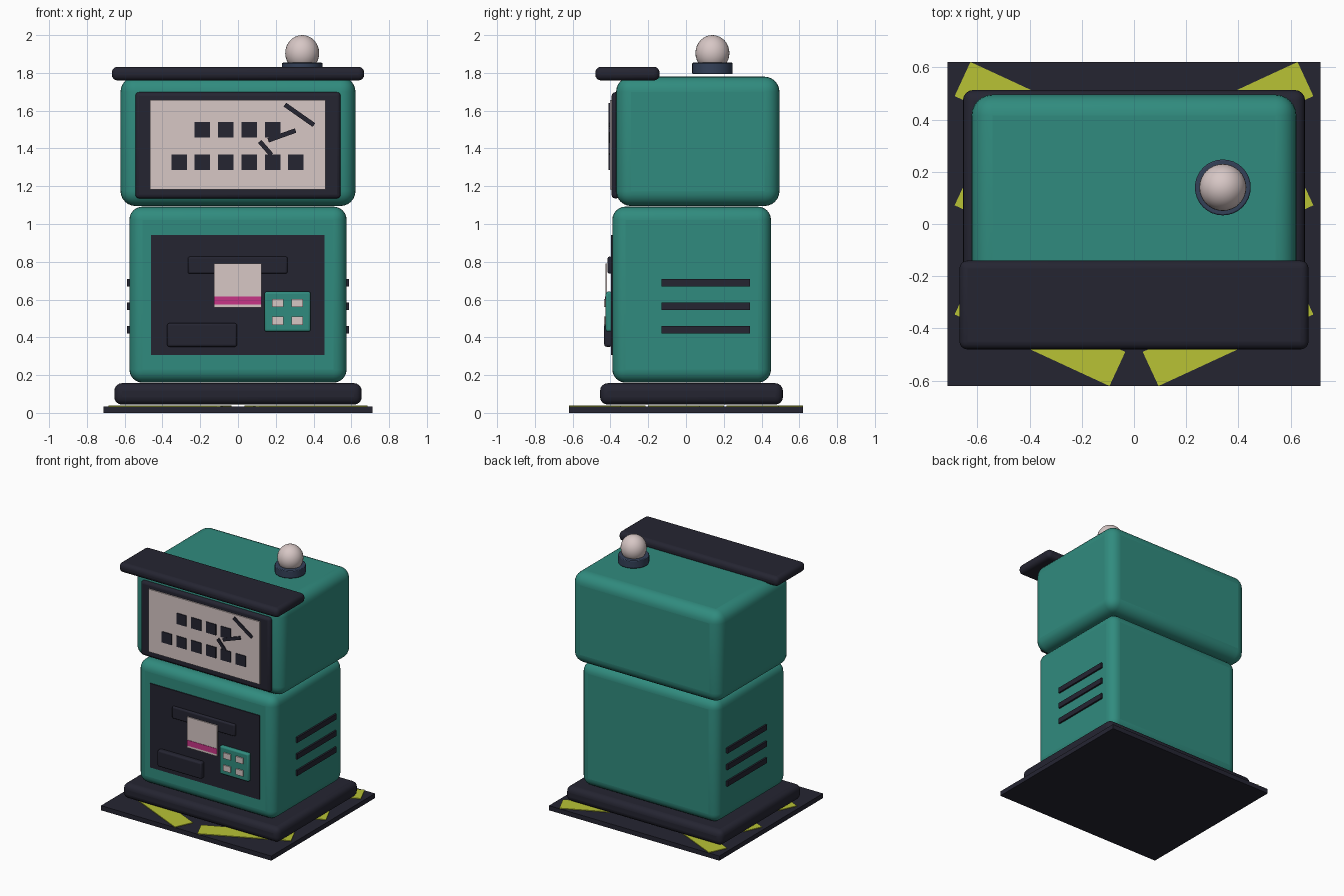
import bpy
import math

if "Cube" in bpy.data.objects:
    bpy.data.objects.remove(bpy.data.objects["Cube"])


def material(name, rgb):
    m = bpy.data.materials.new(name)
    m.diffuse_color = (*rgb, 1)
    m.use_nodes = True
    m.node_tree.nodes["Principled BSDF"].inputs["Base Color"].default_value = m.diffuse_color
    return m


TEAL = material("teal", (0.030, 0.26, 0.21))
DARK = material("charcoal", (0.018, 0.018, 0.031))
CREAM = material("pale_pink_grey", (0.68, 0.57, 0.56))
YELLOW = material("hazard_yellow", (0.48, 0.54, 0.036))
PINK = material("magenta", (0.57, 0.035, 0.24))
SLATE = material("slate_blue", (0.034, 0.052, 0.098))


def finish(obj, name, mat, bevel=0, segments=4):
    obj.name = name
    obj.data.materials.append(mat)
    if bevel:
        mod = obj.modifiers.new("bevel", 'BEVEL')
        mod.width = bevel
        mod.segments = segments
        mod.limit_method = 'ANGLE'
        bpy.ops.object.shade_smooth_by_angle(angle=math.radians(40))
    return obj


def box(name, mat, x, y, z, bevel=0, segments=4, rot=(0, 0, 0)):
    """Box from (min, max) ranges, turned about its own centre."""
    ranges = (x, y, z)
    bpy.ops.mesh.primitive_cube_add(size=1, location=[(a + b) / 2 for a, b in ranges],
                                    rotation=rot)
    obj = bpy.context.object
    obj.scale = [b - a for a, b in ranges]
    bpy.ops.object.transform_apply(location=False, rotation=False, scale=True)
    return finish(obj, name, mat, bevel, segments)


def around(c, size):
    return (c - size / 2, c + size / 2)


# Floor mat with slanted hazard stripes
box("floor_mat", DARK, (-0.713, 0.713), (-0.62, 0.62), (0, 0.035))
for side in (-1, 1):
    for y in (-0.418, 0, 0.418):
        box("hazard_stripe", YELLOW, around(side * 0.36, 0.653), around(y, 0.144),
            (0.033, 0.04), rot=(0, 0, side * math.radians(24.8)))

# Plinth and the two stacked cabinet halves
box("plinth", DARK, (-0.655, 0.655), (-0.455, 0.513), (0.044, 0.157), 0.04)
box("lower_cabinet", TEAL, (-0.575, 0.575), (-0.39, 0.45), (0.16, 1.092), 0.07, 6)
box("upper_cabinet", TEAL, (-0.622, 0.622), (-0.37, 0.495), (1.095, 1.78), 0.08, 6)

# Visor over the screen
box("visor", DARK, (-0.668, 0.668), (-0.48, -0.14), (1.76, 1.832), 0.03)

# Beacon
bpy.ops.mesh.primitive_cylinder_add(vertices=32, radius=0.107, depth=0.06,
                                    location=(0.34, 0.14, 1.824))
finish(bpy.context.object, "beacon_base", SLATE, 0.005, 2)
bpy.ops.mesh.primitive_uv_sphere_add(segments=32, ring_count=16, radius=0.09,
                                     location=(0.34, 0.14, 1.905))
bpy.context.object.scale.z = 0.095 / 0.09
bpy.ops.object.shade_smooth()
finish(bpy.context.object, "beacon_bulb", CREAM)

# Screen with frame, block symbols and cracks
box("screen_frame", DARK, (-0.543, 0.543), (-0.394, -0.35), (1.135, 1.698), 0.02, 3)
box("screen", CREAM, (-0.467, 0.463), (-0.403, -0.39), (1.183, 1.657))
for z, columns in ((1.5, range(1, 5)), (1.327, range(6))):
    for i in columns:
        box("screen_block", DARK, around(-0.312 + i * 0.1237, 0.082), (-0.409, -0.401),
            around(z, 0.082))
for x1, z1, x2, z2 in ((0.248, 1.632, 0.402, 1.524), (0.16, 1.443, 0.305, 1.495),
                       (0.115, 1.437, 0.177, 1.366)):
    box("screen_crack", DARK, around((x1 + x2) / 2, math.hypot(x2 - x1, z2 - z1)),
        (-0.411, -0.401), around((z1 + z2) / 2, 0.024),
        rot=(0, -math.atan2(z2 - z1, x2 - x1), 0))

# Service panel with slot, tray and printed ticket
box("service_panel", DARK, (-0.46, 0.458), (-0.397, -0.385), (0.307, 0.943))
box("ticket_slot", DARK, (-0.265, 0.262), (-0.415, -0.39), (0.737, 0.827), 0.01, 3)
box("tray", DARK, (-0.375, -0.005), (-0.433, -0.39), (0.35, 0.475), 0.012, 3)
box("ticket", CREAM, (-0.127, 0.125), (-0.427, -0.419), (0.557, 0.79))
box("ticket_band", PINK, (-0.127, 0.125), (-0.43, -0.424), (0.574, 0.616))

# Keypad
box("keypad", TEAL, (0.14, 0.385), (-0.425, -0.39), (0.43, 0.642), 0.012, 3)
for x in (0.21, 0.314):
    for z in (0.582, 0.488):
        box("keypad_button", CREAM, around(x, 0.06), (-0.434, -0.42), around(z, 0.044))

# Side vents
for side in (-1, 1):
    for z in (0.44, 0.565, 0.69):
        box("side_vent", DARK, around(side * 0.578, 0.02), (-0.13, 0.34), around(z, 0.04))
